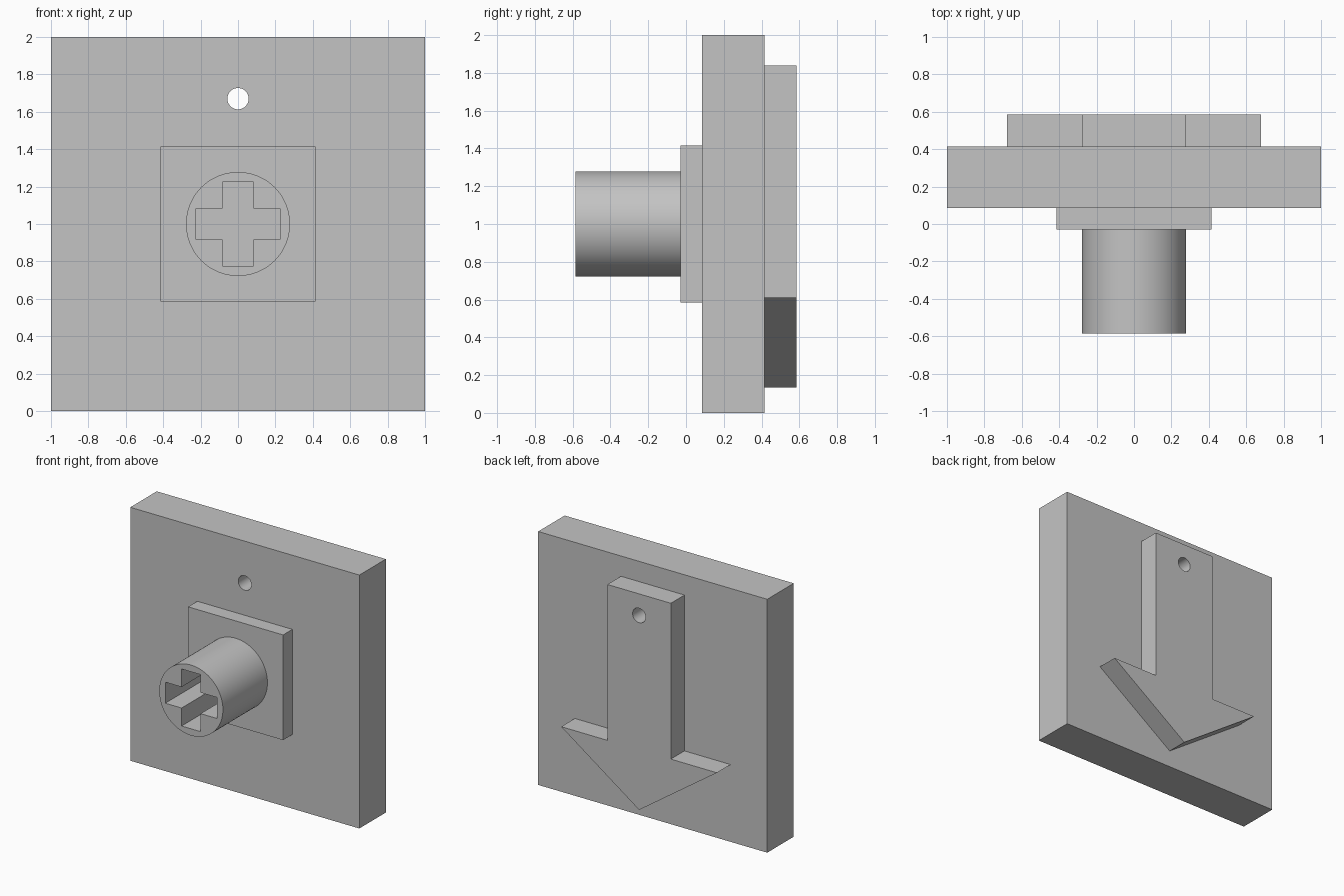
import bpy
import bmesh
import math

cube = bpy.data.objects.get("Cube")
if cube:
    bpy.data.objects.remove(cube, do_unlink=True)

GREY = (0.55, 0.55, 0.55, 1.0)
grey = bpy.data.materials.new("light grey")
grey.use_nodes = True
grey.diffuse_color = GREY
grey.node_tree.nodes["Principled BSDF"].inputs["Base Color"].default_value = GREY


def prism(name, profile, y0, y1):
    """Extrude an (x, z) outline from y0 to y1."""
    bm = bmesh.new()
    face = bm.faces.new([bm.verts.new((x, y0, z)) for x, z in profile])
    new = bmesh.ops.extrude_face_region(bm, geom=[face])["geom"]
    moved = [v for v in new if isinstance(v, bmesh.types.BMVert)]
    bmesh.ops.translate(bm, verts=moved, vec=(0, y1 - y0, 0))
    bmesh.ops.recalc_face_normals(bm, faces=bm.faces)
    mesh = bpy.data.meshes.new(name)
    bm.to_mesh(mesh)
    bm.free()
    mesh.materials.append(grey)
    obj = bpy.data.objects.new(name, mesh)
    bpy.context.collection.objects.link(obj)
    return obj


def square(half, z):
    return [(-half, z - half), (half, z - half), (half, z + half), (-half, z + half)]


def circle(radius, z, sides):
    angles = [2 * math.pi * i / sides for i in range(sides)]
    return [(radius * math.cos(a), z + radius * math.sin(a)) for a in angles]


def mirrored(right_half):
    """Complete an outline from its +x half, listed bottom to top."""
    return right_half + [(-x, z) for x, z in reversed(right_half) if x > 0]


def cut(target, cutter):
    mod = target.modifiers.new("cut", "BOOLEAN")
    mod.operation = "DIFFERENCE"
    mod.solver = "EXACT"
    mod.object = cutter
    bpy.context.view_layer.objects.active = target
    bpy.ops.object.modifier_apply(modifier=mod.name)


# Layers from front to back
MID = 1.0
stem = prism("stem", circle(0.278, MID, 96), -0.585, -0.03)
flange = prism("flange", square(0.415, MID), -0.03, 0.085)
plate = prism("plate", square(1.0, MID), 0.085, 0.415)
arrow = prism("arrow", mirrored([(0, 0.135), (0.68, 0.61), (0.277, 0.61), (0.277, 1.84)]),
              0.415, 0.585)

# Cross-shaped socket in the stem
A, B = 0.083, 0.225
cross = mirrored([(A, MID - B), (A, MID - A), (B, MID - A),
                  (B, MID + A), (A, MID + A), (A, MID + B)])
socket_cutter = prism("socket_cutter", cross, -0.7, -0.03)
cut(stem, socket_cutter)

# Round hole through plate and arrow
hole_cutter = prism("hole_cutter", circle(0.057, 1.67, 48), -0.2, 0.8)
for part in (plate, arrow):
    cut(part, hole_cutter)

for cutter in (socket_cutter, hole_cutter):
    bpy.data.objects.remove(cutter, do_unlink=True)

# Smooth round walls, sharp edges
bpy.ops.object.select_all(action="DESELECT")
for part in (stem, plate, arrow):
    part.select_set(True)
bpy.context.view_layer.objects.active = stem
bpy.ops.object.shade_smooth_by_angle(angle=math.radians(30))
